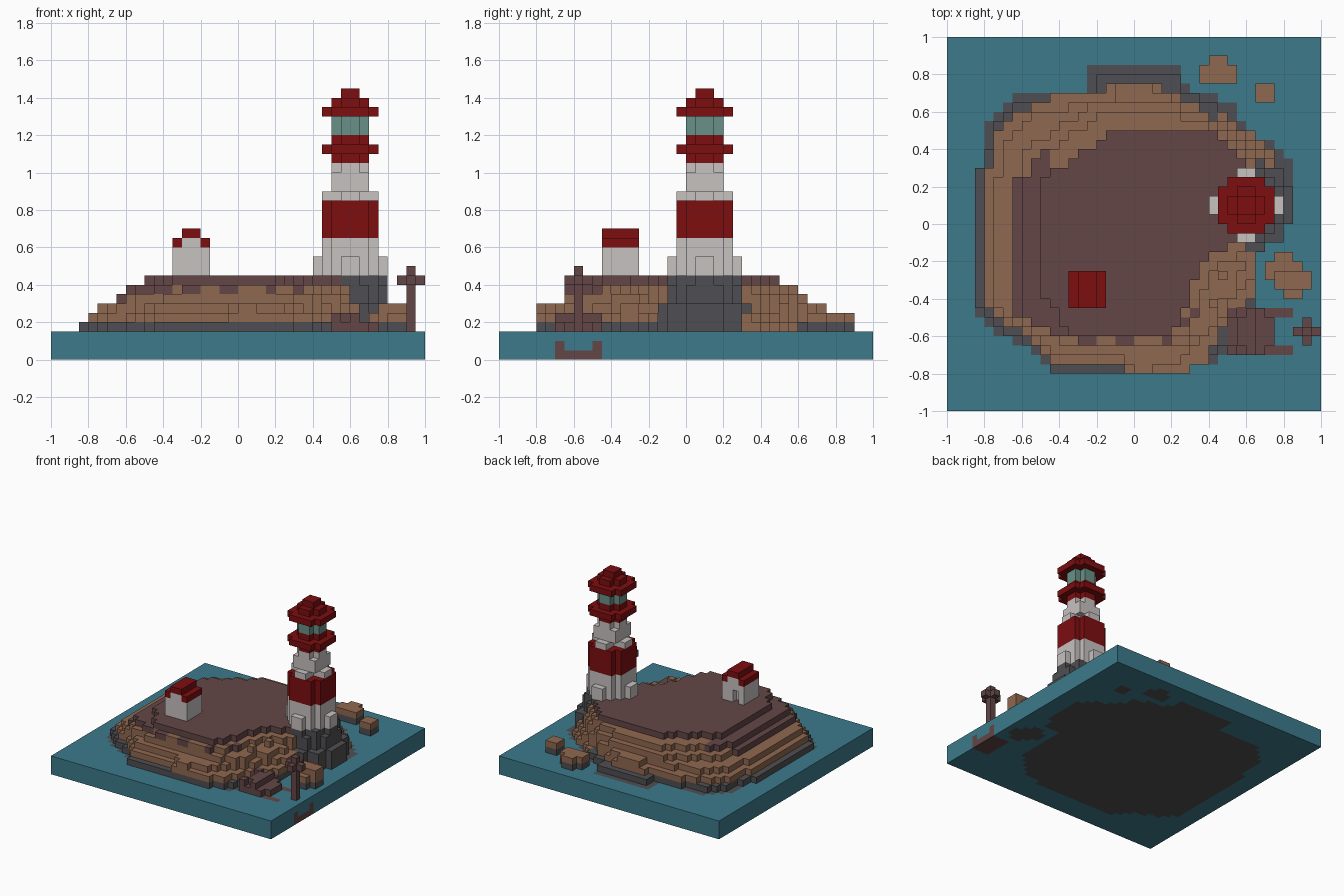
import bpy, bmesh, random

cube = bpy.data.objects.get("Cube")
if cube:
    bpy.data.objects.remove(cube)

S = 0.05  # block size
random.seed(4)


# Materials
def linear(c):
    c /= 255
    return c / 12.92 if c <= 0.04045 else ((c + 0.055) / 1.055) ** 2.4


def material(name, *rgb):
    m = bpy.data.materials.new(name)
    col = [linear(c) for c in rgb] + [1]
    m.diffuse_color = col
    m.use_nodes = True
    m.node_tree.nodes["Principled BSDF"].inputs["Base Color"].default_value = col
    return m


WATER = material("sea teal", 60, 122, 139)
ROCK = material("rock grey", 79, 79, 83)
SAND = material("earth brown", 143, 104, 80)
SOIL = material("dark maroon", 99, 70, 70)
WHITE = material("wall white", 198, 194, 192)
RED = material("signal red", 126, 14, 16)
GLASS = material("lamp glass", 104, 145, 136)

world = {}  # block position -> (part, colour)


def block(part, colour, x0, x1, y0, y1, z0, z1):
    for i in range(x0, x1):
        for j in range(y0, y1):
            for k in range(z0, z1):
                world[i, j, k] = (part, colour)


def inside(poly, x, y):
    hit = False
    for (ax, ay), (bx, by) in zip(poly, poly[1:] + poly[:1]):
        if (ay > y) != (by > y) and x < ax + (y - ay) * (bx - ax) / (by - ay):
            hit = not hit
    return hit


def slab(part, poly, z0, z1, colour):
    """Fill an outline with blocks; colour is a material or a rule."""
    for i in range(-20, 20):
        for j in range(-20, 20):
            if inside(poly, i + 0.5, j + 0.5):
                for k in range(z0, z1):
                    c = colour(i, j) if callable(colour) else colour
                    world[i, j, k] = (part, c)


def disc(part, colour, r, z0, z1, cx=12, cy=2, arms=0, square=False, xmin=-20):
    for i in range(-6, 6):
        for j in range(-6, 6):
            a, b = abs(i + 0.5), abs(j + 0.5)
            ok = max(a, b) < r if square else a * a + b * b < r * r
            if ok or (min(a, b) < 1 and max(a, b) < arms):
                if cx + i >= xmin:
                    for k in range(z0, z1):
                        world[cx + i, cy + j, k] = (part, colour)


# Sea slab with the sunken foot of the island
block("sea", WATER, -20, 20, -20, 20, 0, 3)
foot = [(-17, 6), (-16, 6), (-16, 10), (-14, 12), (-12, 14), (-5, 14), (-5, 17), (5, 17),
        (5, 15), (8, 14), (11, 13), (11, 11), (17, 7), (17, 1), (16, -2), (13, -2),
        (13, -11), (10, -14), (8, -15), (5, -16), (-9, -16), (-10, -14), (-14, -12),
        (-16, -10), (-17, -9)]
slab("sea", foot, 0, 3, ROCK)

# Terraces of the island, bottom to top
ledge = [(-17, 6), (-16, 6), (-15, 10), (-13, 13), (-9, 13), (-9, 14), (-4, 14), (-4, 16),
         (5, 16), (5, 14), (9, 13), (10, 11), (13, 10), (15, 7), (15, -2), (13, -3),
         (13, -8), (12, -11), (9, -14), (8, -15), (5, -16), (-9, -16), (-9, -14),
         (-13, -12), (-16, -9), (-17, -9)]
beach = [(-16, 3), (-15, 9), (-13, 12), (-9, 13), (-9, 14), (-3, 14), (-3, 15), (3, 15),
         (3, 14), (7, 13), (9, 11), (13, 9), (15, 6), (15, -2), (12, -3), (13, -4),
         (13, -8), (11, -9), (9, -12), (8, -15), (5, -16), (-1, -16), (-1, -15),
         (-9, -15), (-9, -14), (-13, -11), (-16, -9)]
slope = [(-15, 2), (-14, 8), (-12, 11), (-9, 12), (-5, 13), (-2, 13), (-2, 15), (2, 15),
         (2, 14), (6, 13), (9, 11), (12, 9), (14, 6), (13, -3), (12, -7), (10, -9),
         (8, -12), (5, -15), (0, -16), (-1, -14), (-8, -14), (-12, -11), (-15, -8)]
shoulder = [(-13, 3), (-12, 7), (-10, 9), (-7, 11), (-4, 13), (3, 13), (7, 12), (10, 10),
            (13, 8), (13, -2), (11, -3), (11, -6), (9, -9), (8, -12), (5, -13),
            (-6, -13), (-10, -12), (-13, -10)]
rim = [(-12, 3), (-11, 6), (-9, 8), (-6, 10), (-3, 12), (3, 12), (7, 11), (9, 10), (12, 8),
       (13, 6), (13, -2), (10, -4), (8, -6), (7, -9), (6, -12), (3, -13), (-5, -13),
       (-10, -11), (-12, -9)]
plateau = [(-10, 4), (-8, 6), (-5, 8), (-2, 10), (8, 10), (10, 9), (12, 7), (12, -2),
           (9, -3), (7, -5), (6, -8), (5, -10), (4, -12), (-6, -12), (-8, -11),
           (-8, -9), (-10, -7)]


def rim_colour(i, j):
    return SOIL if i < -9 or (j < -9 and random.random() < 0.4) else SAND


slab("island", ledge, 3, 4, lambda i, j: SAND if i >= 9 and j > 5 else ROCK)
slab("island", beach, 4, 5, SAND)
slab("island", slope, 5, 6, SAND)
slab("island", shoulder, 6, 7, lambda i, j: SOIL if i < -12 else SAND)
slab("island", rim, 7, 8, rim_colour)
slab("island", plateau, 8, 9, SOIL)

# Loose boulders on the south-east slope
for i, j, k in [(9, -6, 7), (11, -5, 6), (10, -8, 6), (8, -9, 7), (8, -11, 6), (12, -6, 5)]:
    block("island", SAND, i, i + 1, j, j + 1, 4, k + 1)

# Crag under the tower
disc("crag", ROCK, 5, 3, 6, xmin=10)
disc("crag", ROCK, 4.3, 6, 8, xmin=10)
disc("crag", ROCK, 3.6, 8, 9, arms=4, xmin=11)

# Lighthouse
disc("tower", WHITE, 3, 9, 11, arms=4)
disc("tower", WHITE, 3, 11, 13)
disc("tower", RED, 3, 13, 17)
disc("tower", WHITE, 2, 17, 18, arms=3)
disc("tower", WHITE, 2, 18, 20, square=True)
disc("tower", WHITE, 2, 20, 21)
disc("gallery", RED, 2, 21, 24)
disc("gallery", RED, 3, 22, 23)
disc("lamp_room", GLASS, 2, 24, 26)
disc("tower_roof", RED, 3, 26, 27)
disc("tower_roof", RED, 2, 27, 28)
disc("tower_roof", RED, 1, 28, 29, square=True)

# Cottage with stepped roof and a recessed door at the back
block("cottage", WHITE, -7, -3, -9, -5, 9, 12)
block("cottage", WHITE, -6, -4, -9, -5, 12, 13)
block("cottage_roof", RED, -7, -6, -9, -5, 12, 13)
block("cottage_roof", RED, -4, -3, -9, -5, 12, 13)
block("cottage_roof", RED, -6, -4, -9, -5, 13, 14)
for k in (9, 10):
    del world[-6, -6, k]


# Islets
def islet(x0, x1, y0, y1, top):
    block("islets", ROCK, x0, x1, y0, y1, 0, 4)
    block("islets", SAND, x0, x1, y0, y1, 4, top)


islet(7, 11, 15, 17, 5)
islet(8, 10, 17, 18, 5)
islet(13, 15, 13, 15, 5)
islet(14, 18, -6, -4, 5)
islet(15, 17, -4, -3, 5)
islet(15, 19, -7, -5, 6)
islet(16, 18, -8, -7, 5)

# Wreck: a U-shaped hull sinking towards the sea's edge
for i in range(10, 20):
    b = (19 - i) // 3
    block("wreck", SOIL, i, i + 1, -14, -9, b, b + 1)
    for j in (-14, -10):
        block("wreck", SOIL, i, i + 1, j, j + 1, b, b + 2)
    if i >= 14:
        block("sea", WATER, i, i + 1, -13, -10, b + 1, 3)
block("wreck", SOIL, 12, 15, -13, -10, 3, 4)
block("wreck", SOIL, 11, 13, -13, -10, 4, 5)
for j in (-14, -10):
    block("wreck", SOIL, 12, 13, j, j + 1, 3, 5)

# Mast with a crow's nest
block("mast", SOIL, 18, 19, -12, -11, 3, 10)
block("mast", SOIL, 17, 20, -12, -11, 8, 9)
block("mast", SOIL, 18, 19, -13, -10, 8, 9)

# Build one mesh per part from the exposed block sides
SIDES = [(axis, sign) for axis in range(3) for sign in (0, 1)]


def build(part):
    bm = bmesh.new()
    verts, mats = {}, []
    for cell, (owner, colour) in world.items():
        if owner != part:
            continue
        if colour not in mats:
            mats.append(colour)
        for axis, sign in SIDES:
            near = list(cell)
            near[axis] += 2 * sign - 1
            if tuple(near) in world:
                continue
            ring = []
            for s, t in ((0, 0), (1, 0), (1, 1), (0, 1)):
                p = list(cell)
                p[axis] += sign
                p[(axis + 1) % 3] += s
                p[(axis + 2) % 3] += t
                p = tuple(p)
                if p not in verts:
                    verts[p] = bm.verts.new([c * S for c in p])
                ring.append(verts[p])
            face = bm.faces.new(ring if sign else ring[::-1])
            face.material_index = mats.index(colour)
    mesh = bpy.data.meshes.new(part)
    bm.to_mesh(mesh)
    bm.free()
    for m in mats:
        mesh.materials.append(m)
    bpy.context.collection.objects.link(bpy.data.objects.new(part, mesh))


for part in dict.fromkeys(owner for owner, _ in world.values()):
    build(part)
